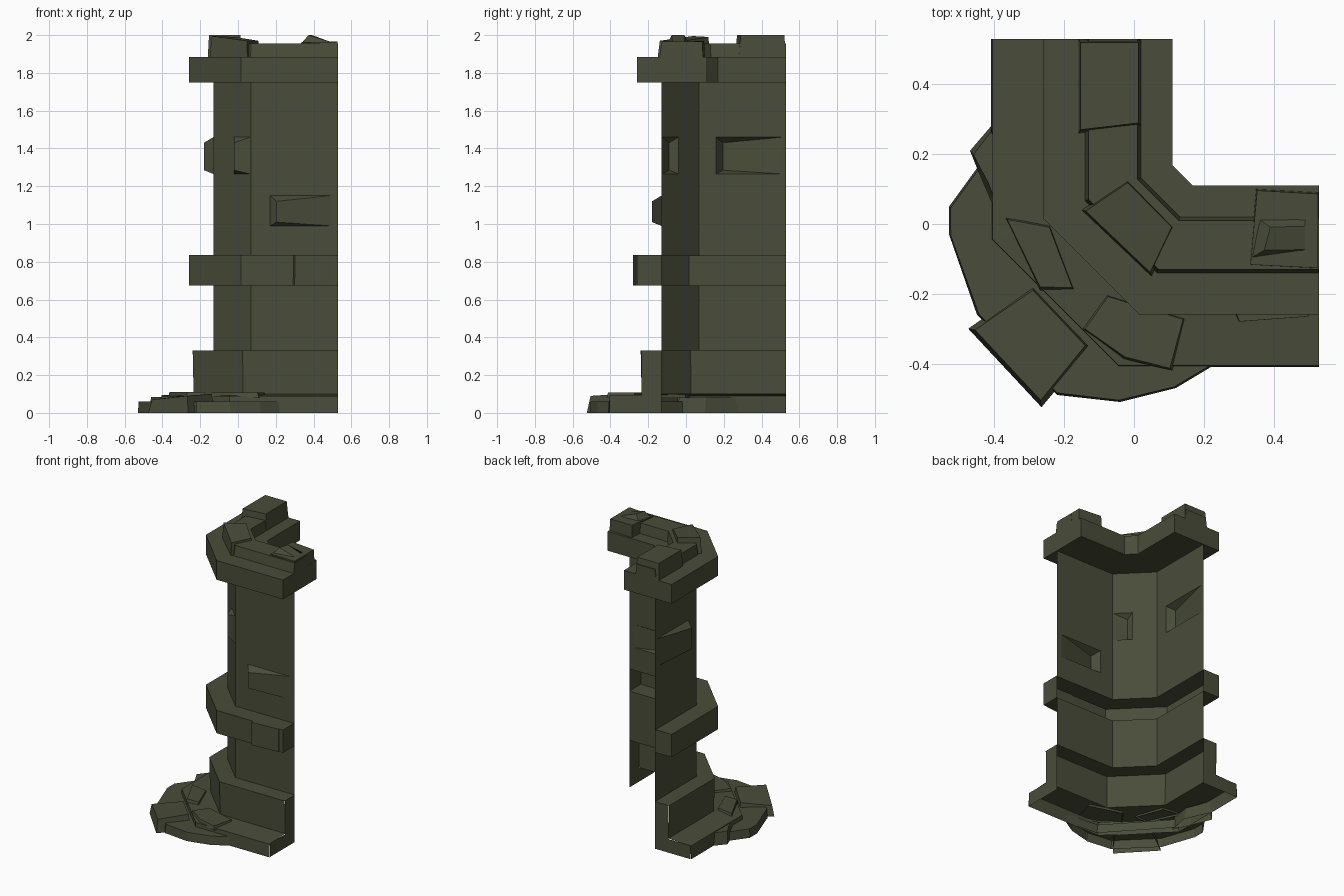
import bpy, bmesh, math
from mathutils import Vector

if "Cube" in bpy.data.objects:
    bpy.data.objects.remove(bpy.data.objects["Cube"])

stone = bpy.data.materials.new("dark olive stone")
stone.diffuse_color = (0.067, 0.074, 0.041, 1)
stone.use_nodes = True
stone.node_tree.nodes["Principled BSDF"].inputs["Base Color"].default_value = stone.diffuse_color
END = 0.53


def finish(name, bm):
    bmesh.ops.remove_doubles(bm, verts=bm.verts, dist=0.0005)
    me = bpy.data.meshes.new(name)
    bm.to_mesh(me)
    bm.free()
    me.materials.append(stone)
    ob = bpy.data.objects.new(name, me)
    bpy.context.collection.objects.link(ob)
    return ob


def face(bm, pts):
    return bm.faces.new([bm.verts.new(p) for p in pts])


def path(d):
    # plan line of the corner wall, pushed outwards by d
    k = 0.07 - 0.414 * d
    o = -0.13 - d
    return [(END, o), (k, o), (o, k), (o, END)]


def sweep(bm, profile, closed=False, caps=()):
    # profile is (outward offset, height); caps are closed end outlines
    n = len(profile)
    for i in range(n if closed else n - 1):
        (d0, z0), (d1, z1) = profile[i], profile[(i + 1) % n]
        a, b = path(d0), path(d1)
        for j in range(3):
            face(bm, [(*a[j], z0), (*a[j + 1], z0), (*b[j + 1], z1), (*b[j], z1)])
    for cap in caps:
        face(bm, [(*path(d)[0], z) for d, z in cap])
        face(bm, [(*path(d)[3], z) for d, z in reversed(cap)])


def rect(d0, d1, z0, z1):
    return [(d0, z0), (d1, z0), (d1, z1), (d0, z1)]


def panel(bm, p0, p1, z0, z1, u0, u1, v0, v1, depth):
    # wall panel with one hollow wedge stone pushed out of it
    p0, p1 = Vector((*p0, 0)), Vector((*p1, 0))
    t = (p1 - p0).normalized()
    n = Vector((-t.y, t.x, 0))
    if n.dot(Vector((-1, -1, 0))) < 0:
        n = -n
    w = (p1 - p0).length

    def P(u, v, out=0):
        return p0 + t * u + n * out + Vector((0, 0, v))

    def quad(a, b, c, d):
        face(bm, [P(a, c), P(b, c), P(b, d), P(a, d)])
    quad(0, w, z0, v0)
    quad(0, w, v1, z1)
    quad(0, u0, v0, v1)
    quad(u1, w, v0, v1)
    a, b, c, d = P(u0, v0), P(u1, v0), P(u1, v1), P(u0, v1)
    e, f = P(u0 + 0.035, v0 + 0.02, depth), P(u0 + 0.035, v1 - 0.03, depth)
    for pts in ([a, e, f, d], [e, b, c, f], [a, b, e], [d, f, c]):
        face(bm, pts)


def block(name, pts, z0, tops, inset=0.02, bottom=False):
    # irregular stone: plan outline with a slightly smaller top
    bm = bmesh.new()
    cx = sum(p[0] for p in pts) / len(pts)
    cy = sum(p[1] for p in pts) / len(pts)
    if not isinstance(tops, (list, tuple)):
        tops = [tops] * len(pts)
    hi = []
    for (x, y), z in zip(pts, tops):
        r = max(math.hypot(x - cx, y - cy), 0.01)
        s = 1 - inset / r
        hi.append((cx + (x - cx) * s, cy + (y - cy) * s, z))
    lo = [(x, y, z0) for x, y in pts]
    n = len(pts)
    for i in range(n):
        j = (i + 1) % n
        face(bm, [lo[i], lo[j], hi[j], hi[i]])
    face(bm, hi)
    if bottom:
        face(bm, lo[::-1])
    return finish(name, bm)


# Lower wall sheet: stepped footing, plinth and hollow middle ledge
bm = bmesh.new()
sweep(bm, [(0.28, 0), (0.275, 0.09), (0.105, 0.1), (0.11, 0.33), (0, 0.33),
           (0, 0.675), (0.13, 0.675), (0.13, 0.835), (0, 0.83)],
      caps=[rect(0, 0.275, 0, 0.095), rect(0, 0.105, 0.095, 0.33),
            rect(0, 0.13, 0.675, 0.835)])
finish("lower_wall", bm)

# Upper wall sheet with one projecting stone per side
bm = bmesh.new()
c = path(0)
panel(bm, c[1], c[0], 0.83, 1.75, 0.10, 0.42, 0.99, 1.15, 0.05)
panel(bm, c[2], c[1], 0.83, 1.75, 0.155, 0.275, 1.265, 1.46, 0.035)
panel(bm, c[2], c[3], 0.83, 1.75, 0.09, 0.44, 1.265, 1.46, 0.05)
finish("upper_wall", bm)

# Top walkway slab
bm = bmesh.new()
r = rect(-0.24, 0.13, 1.75, 1.885)
sweep(bm, r, closed=True, caps=[r])
finish("top_slab", bm)

# Parapet running along the slab
bm = bmesh.new()
r = [(-0.15, 1.885), (0.01, 1.885), (0.0, 1.955), (-0.14, 1.955)]
sweep(bm, r, closed=True, caps=[r])
finish("parapet", bm)

# Merlons on both arms and on the corner
block("left_merlon", [(-0.16, 0.26), (0.02, 0.28), (0.02, 0.53), (-0.16, 0.53)],
      1.88, 2.0, 0.012)
block("right_merlon", [(0.33, -0.12), (0.53, -0.13), (0.53, 0.09), (0.35, 0.1)],
      1.88, [1.96, 1.965, 1.965, 1.97], 0.005)
block("right_merlon_peak", [(0.33, -0.10), (0.53, -0.10), (0.53, 0.02), (0.35, 0.02)],
      1.95, [2.0, 1.965, 1.965, 2.0], 0.05)
block("corner_merlon", [(-0.15, 0.04), (0.05, -0.15), (0.12, -0.01), (-0.02, 0.13)],
      1.88, [1.995, 1.97, 1.97, 1.99], 0.012)

# Rubble around the outer corner
block("rubble_apron", [(-0.53, 0.05), (-0.45, 0.16), (-0.39, 0.02), (-0.02, -0.39),
                       (0.22, -0.41), (0.12, -0.47), (-0.04, -0.51), (-0.22, -0.49),
                       (-0.45, -0.26), (-0.53, -0.03)], 0, 0.06, 0.006)
block("rubble_slab", [(-0.475, -0.3), (-0.265, -0.525), (-0.12, -0.35), (-0.29, -0.17)],
      0, [0.07, 0.09, 0.1, 0.09])
block("rubble_left", [(-0.47, 0.21), (-0.41, 0.28), (-0.33, 0.1), (-0.36, -0.05),
                      (-0.43, 0.11)], 0, 0.085, 0.015)
block("rubble_inner", [(-0.37, 0.02), (-0.27, -0.19), (-0.17, -0.19), (-0.24, 0.0)],
      0.08, 0.11, 0.01)
block("rubble_front", [(-0.15, -0.3), (-0.03, -0.39), (0.11, -0.42), (0.15, -0.27),
                       (-0.08, -0.2)], 0.08, 0.108, 0.01)

# Thicker stone at the end of the front middle ledge
block("ledge_stone", [(0.30, -0.28), (0.50, -0.265), (0.50, -0.255), (0.29, -0.255)],
      0.675, 0.835, 0.002, True)
